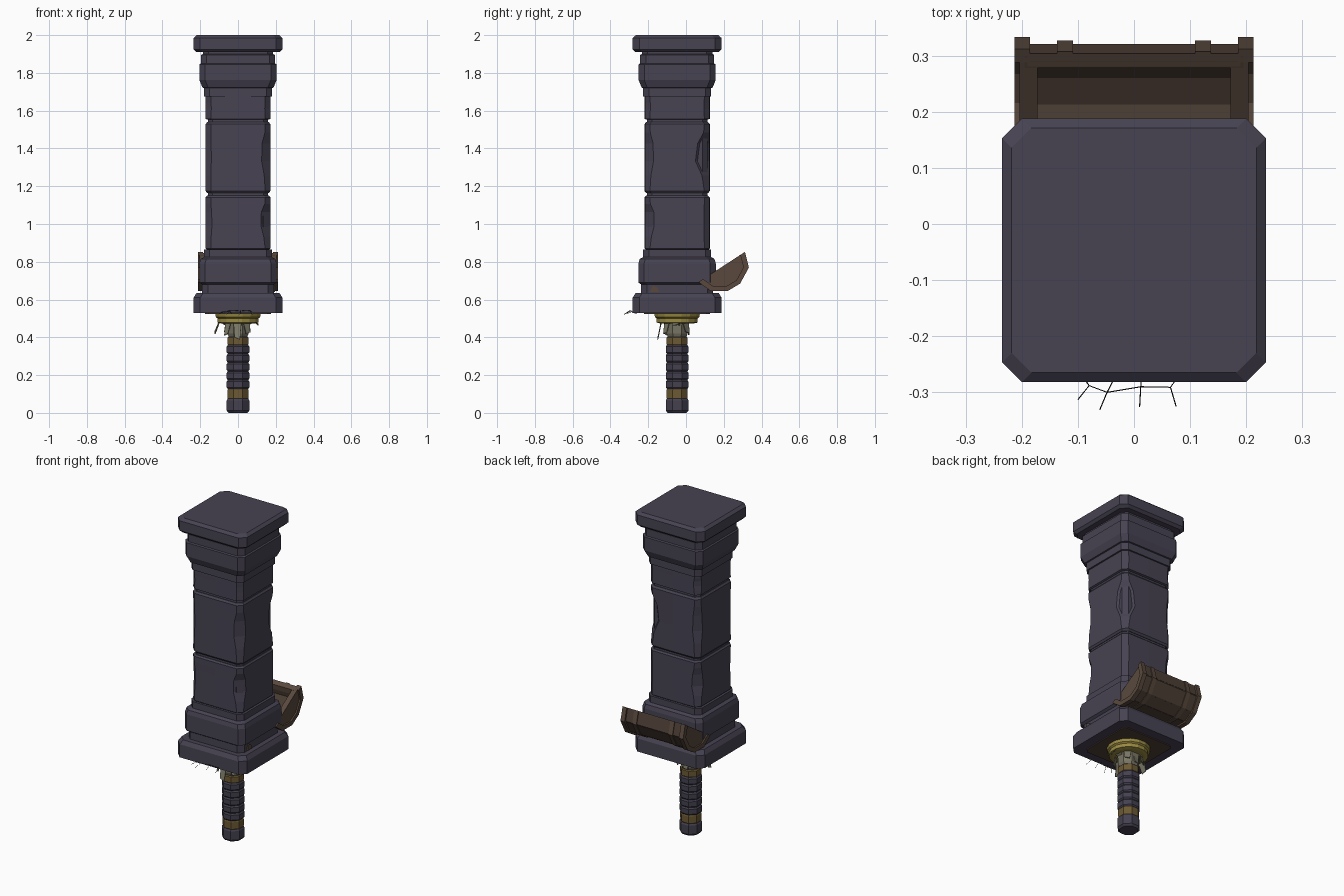
import bpy, bmesh, math, random
from mathutils import Vector

if "Cube" in bpy.data.objects:
    bpy.data.objects.remove(bpy.data.objects["Cube"])

random.seed(4)
CY = -0.047  # the pillar axis sits a little forward


def mat(name, r, g, b):
    m = bpy.data.materials.new(name)
    m.diffuse_color = (r, g, b, 1)
    m.use_nodes = True
    m.node_tree.nodes["Principled BSDF"].inputs["Base Color"].default_value = m.diffuse_color
    return m


STONE = mat("slate stone", 0.063, 0.056, 0.085)
GRIP = mat("dark grip", 0.058, 0.052, 0.078)
GOLD = mat("bright gold", 0.33, 0.26, 0.055)
BRONZE = mat("aged bronze", 0.15, 0.1, 0.033)
CLOTH = mat("grey cloth", 0.2, 0.19, 0.135)
WOOD = mat("brown frame wood", 0.1, 0.066, 0.047)
PLANK = mat("dark plank wood", 0.075, 0.05, 0.036)
WIRE = mat("black thread", 0.01, 0.01, 0.01)


def finish(name, bm, material):
    bmesh.ops.recalc_face_normals(bm, faces=bm.faces)
    me = bpy.data.meshes.new(name)
    bm.to_mesh(me)
    bm.free()
    me.materials.append(material)
    ob = bpy.data.objects.new(name, me)
    bpy.context.collection.objects.link(ob)
    return ob


def loft(name, rings, material):
    """Skin a stack of equal-length point rings and cap both ends."""
    bm = bmesh.new()
    vs = [[bm.verts.new(p) for p in ring] for ring in rings]
    n = len(vs[0])
    for a, b in zip(vs, vs[1:]):
        for i in range(n):
            bm.faces.new((a[i], a[(i + 1) % n], b[(i + 1) % n], b[i]))
    bm.faces.new(vs[0][::-1])
    bm.faces.new(vs[-1])
    return finish(name, bm, material)


def square(h, z, c=0.03, bulge=0.0):
    """Square ring with cut corners; c is one size or four."""
    c = c if isinstance(c, (list, tuple)) else [c] * 4
    a, b, d, e = [h - k for k in c]
    pts = [(h, a), (a, h), (0, h + bulge), (-b, h), (-h, b),
           (-h, -d), (-d, -h), (0, -h - bulge), (e, -h), (h, -e)]
    return [(x, y + CY, z) for x, y in pts]


def ngon(r, z, n=8):
    """Ring with flats facing the axes; r is the distance to a flat."""
    k = r / math.cos(math.pi / n)
    return [(k * math.cos((i + .5) * 2 * math.pi / n),
             k * math.sin((i + .5) * 2 * math.pi / n) + CY, z) for i in range(n)]


def stack(name, prof, material, c=0.03):
    return loft(name, [square(h, z, c) for h, z in prof], material)


# --- stone pillar: slab, foot, chipped blocks, collar, cap
stack("bottom_slab", [(.235, .53), (.235, .61), (.22, .635)], STONE, .035)
stack("foot_moulding", [(.19, .63), (.19, .68), (.205, .69), (.205, .79), (.198, .815),
                        (.18, .825), (.18, .865)], STONE)
stack("shaft_core", [(.16, .85), (.16, 1.69)], STONE, .026)
for i, (z0, z1, chips) in enumerate([(.862, 1.150, (.03, .05, .034, .055)),
                                     (1.163, 1.540, (.075, .04, .03, .05)),
                                     (1.553, 1.678, (.03, .034, .03, .03))]):
    rings = [square(.163, z0, .026)]
    for t, f in ((.03, 0), (.25, .3), (.45, 1), (.7, .75), (.85, .1), (.97, 0)):
        cs = [.027 + (k - .027) * f * random.uniform(.75, 1) for k in chips]
        rings.append(square(.171, z0 + (z1 - z0) * t, cs, .002))
    rings.append(square(.163, z1, .026))
    loft(f"shaft_block_{i + 1}", rings, STONE)
stack("collar_moulding", [(.18, 1.675), (.18, 1.72), (.188, 1.722), (.204, 1.762), (.204, 1.845),
                          (.196, 1.85), (.196, 1.895), (.186, 1.9), (.186, 1.92)], STONE)
stack("top_cap", [(.22, 1.91), (.235, 1.925), (.235, 1.985), (.218, 2.0)], STONE, .035)
stack("underside_panel", [(.175, .524), (.175, .532)], PLANK, .02)

# --- handle: pommel, grip segments, bronze rings, guard
loft("pommel", [ngon(.05, 0), ngon(.06, .012), ngon(.06, .066), ngon(.055, .075)], GRIP)
loft("handle_core", [ngon(.05, .07), ngon(.05, .5)], GRIP)
loft("lower_ring", [ngon(.053, .075), ngon(.056, .08), ngon(.056, .12), ngon(.053, .127)], BRONZE)
for i in range(5):
    z = .127 + i * .0465
    loft(f"grip_segment_{i + 1}", [ngon(.054, z), ngon(.06, z + .008), ngon(.06, z + .038),
                                   ngon(.054, z + .0465)], GRIP)
loft("upper_ring", [ngon(.053, .36), ngon(.056, .365), ngon(.056, .398), ngon(.05, .403)], BRONZE)
loft("guard_disc", [ngon(r, z, 16) for r, z in ((.09, .474), (.108, .478), (.108, .5), (.117, .507),
                                                (.121, .527), (.117, .534))], GOLD)

# --- torn cloth: wrapped collar and loose strips
loft("cloth_wrap", [ngon(.046, .395), ngon(.056, .42), ngon(.06, .476)], CLOTH)
for i, (deg, reach, drop) in enumerate([(185, .125, .43), (225, .09, .41), (268, .105, .40), (310, .085, .42),
                                        (355, .11, .465), (45, .08, .43), (95, .065, .415), (140, .085, .44)]):
    bm = bmesh.new()
    a = math.radians(deg)
    out, side = Vector((math.cos(a), math.sin(a), 0)), Vector((-math.sin(a), math.cos(a), 0))
    rows = []
    for r, z, w in ((.05, .465, .018), (reach * .8, .485, .022), (reach, drop, .014)):
        p = out * r + Vector((0, CY, z))
        rows.append([bm.verts.new(p - side * w),
                     bm.verts.new(p + side * w + Vector((0, 0, random.uniform(-.012, .012))))])
    for p, q in zip(rows, rows[1:]):
        bm.faces.new((p[0], p[1], q[1], q[0]))
    ob = finish(f"cloth_strip_{i + 1}", bm, CLOTH)
    sol = ob.modifiers.new("thickness", 'SOLIDIFY')
    sol.thickness = .005

# --- wooden arched trough leaning on the back
MID = Vector((.19, .775))  # centre of its open rim
ARCH = [(.312, .852), (.333, .77), (.287, .685), (.222, .646), (.13, .646), (.066, .692)]


def arch(s):
    return [MID + (Vector(p) - MID) * s for p in ARCH]


def prism(name, poly, x0, x1, material):
    return loft(name, [[(x, p[0], p[1]) for p in poly] for x in (x0, x1)], material)


def rib(name, outer, inner, x0, x1, material):
    """Arched band between two scales of the trough section."""
    bm = bmesh.new()
    o, n = arch(outer), arch(inner)
    # keep the rim edges level with the rim plane
    quads = [(o[i], o[i + 1], n[i + 1], n[i]) for i in range(len(o) - 1)]
    for q in quads:
        v = [[bm.verts.new((x, p[0], p[1])) for p in q] for x in (x0, x1)]
        bm.faces.new(v[0])
        bm.faces.new(v[1][::-1])
        for i in range(4):
            j = (i + 1) % 4
            bm.faces.new((v[0][i], v[1][i], v[1][j], v[0][j]))
    bmesh.ops.remove_doubles(bm, verts=bm.verts, dist=1e-5)
    seen = {}
    for f in bm.faces:  # drop the hidden walls between neighbouring pieces
        seen.setdefault(frozenset(f.verts), []).append(f)
    bmesh.ops.delete(bm, geom=[f for g in seen.values() if len(g) > 1 for f in g], context='FACES')
    return finish(name, bm, material)


rib("trough_shell", .915, .72, -.195, .195, PLANK)
for s, label in ((-1, "left"), (1, "right")):
    prism(f"trough_end_{label}", arch(.91), s * .172, s * .204, WOOD)
    rib(f"trough_end_frame_{label}", 1.0, .8, s * .185, s * .213, WOOD)
    rib(f"trough_band_{label}", .96, .90, s * .109, s * .137, WOOD)

# rim board, and plank strips along the arched outside
top, top_in = arch(.93)[0], arch(.72)[0]
prism("rim_board", [top, top + Vector((.004, -.03)), top_in + Vector((.004, -.03)), top_in],
      -.19, .19, WOOD)
o = arch(.925)
inn = arch(.90)
for i in range(len(o) - 1):
    prism(f"outer_plank_{i + 1}", [o[i].lerp(o[i + 1], .08), o[i].lerp(o[i + 1], .92),
                                   inn[i].lerp(inn[i + 1], .92), inn[i].lerp(inn[i + 1], .08)],
          -.187, .187, PLANK)

# small wood splinter in the side of the foot
prism("wood_splinter", [(-.19, .64), (-.145, .64), (-.15, .662), (-.175, .675)], .17, .197, WOOD)

# --- loose threads under the front edge
paths = [[(-.1, -.313, .525), (-.08, -.288, .535), (-.048, -.3, .54), (.012, -.29, .542),
          (.065, -.291, .54), (.08, -.27, .53)],
         [(-.048, -.3, .54), (-.061, -.331, .52)], [(.012, -.29, .542), (.01, -.326, .522)],
         [(.065, -.291, .54), (.075, -.325, .522)], [(-.08, -.288, .535), (-.1, -.26, .526)],
         [(-.048, -.3, .54), (-.03, -.265, .526)], [(.012, -.29, .542), (.015, -.26, .526)]]
cu = bpy.data.curves.new("threads", 'CURVE')
cu.dimensions = '3D'
cu.bevel_depth = .001
cu.bevel_resolution = 0
for path in paths:
    sp = cu.splines.new('POLY')
    sp.points.add(len(path) - 1)
    for pt, co in zip(sp.points, path):
        pt.co = (*co, 1)
cu.materials.append(WIRE)
bpy.context.collection.objects.link(bpy.data.objects.new("threads", cu))
